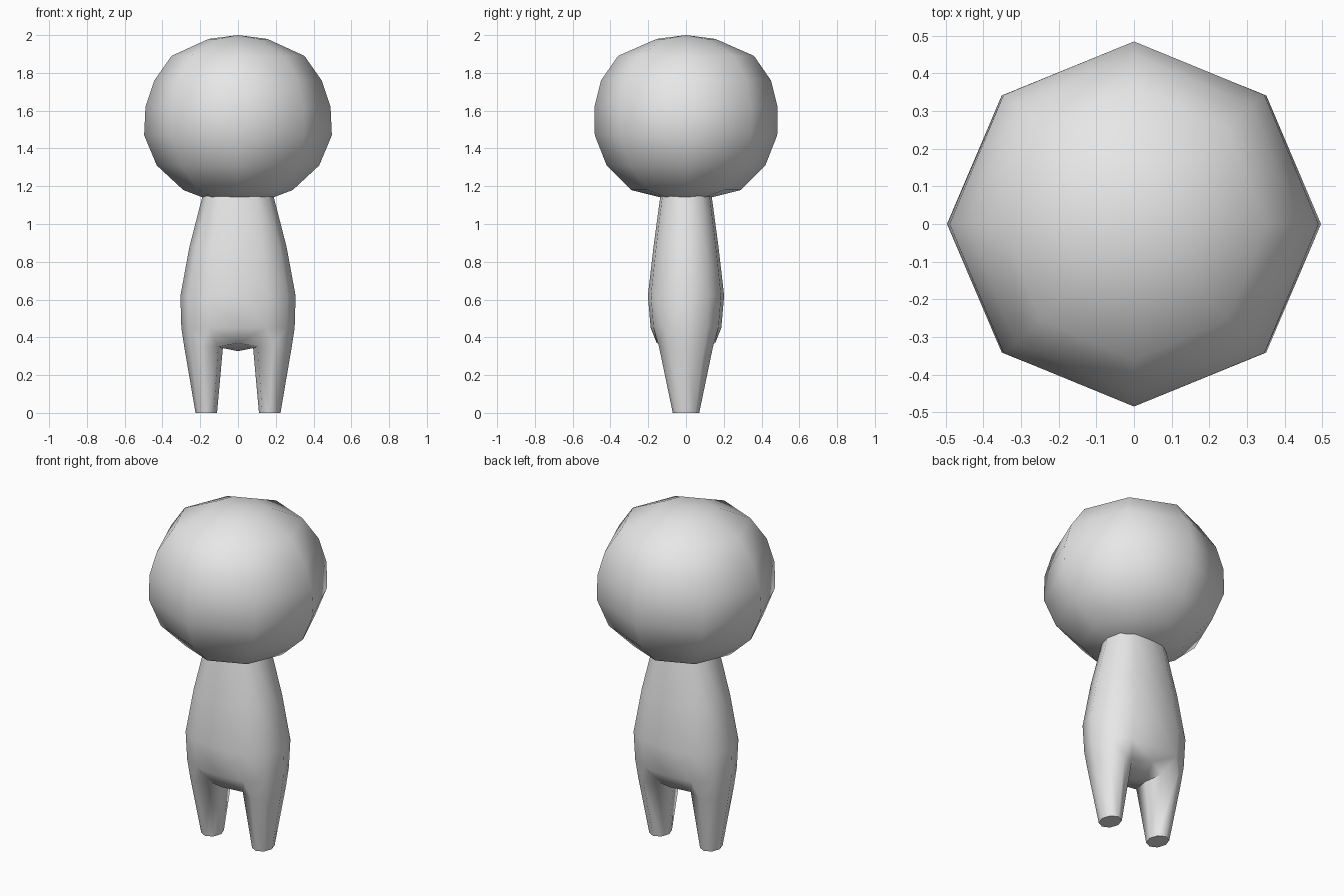
import bpy, bmesh, math

if "Cube" in bpy.data.objects:
    bpy.data.objects.remove(bpy.data.objects["Cube"])

grey = bpy.data.materials.new("plain grey")
grey.diffuse_color = (0.8, 0.8, 0.8, 1)
grey.use_nodes = True
grey.node_tree.nodes["Principled BSDF"].inputs["Base Color"].default_value = grey.diffuse_color


def finish(bm, name, angle):
    bmesh.ops.recalc_face_normals(bm, faces=bm.faces)
    me = bpy.data.meshes.new(name)
    bm.to_mesh(me)
    bm.free()
    me.materials.append(grey)
    ob = bpy.data.objects.new(name, me)
    bpy.context.collection.objects.link(ob)
    bpy.ops.object.select_all(action='DESELECT')
    ob.select_set(True)
    bpy.context.view_layer.objects.active = ob
    bpy.ops.object.shade_smooth_by_angle(angle=math.radians(angle))


def bridge(bm, a, b):
    n = len(a)
    for i in range(n):
        bm.faces.new((a[i], a[(i + 1) % n], b[(i + 1) % n], b[i]))


# Head: eight-sided rings, closing into the neck at the bottom
bm = bmesh.new()
head = [(1.98, .155, .155), (1.89, .352, .36), (1.76, .443, .45), (1.62, .49, .485),
        (1.47, .497, .483), (1.31, .43, .42), (1.18, .29, .29), (1.14, .185, .13)]
rings = []
for z, rx, ry in head:
    rings.append([bm.verts.new((rx * math.cos(i * math.pi / 4), ry * math.sin(i * math.pi / 4), z))
                  for i in range(8)])
for a, b in zip(rings, rings[1:]):
    bridge(bm, a, b)
top = bm.verts.new((0, 0, 2))
for i in range(8):
    bm.faces.new((top, rings[0][i], rings[0][(i + 1) % 8]))
finish(bm, "head", 80)

# Torso: rounded boxy rings of twelve points
bm = bmesh.new()
quarter = [(1, 0), (.86, .6), (.52, .92), (0, 1)]
unit = quarter + [(-x, y) for x, y in quarter[2::-1]]
unit += [(x, -y) for x, y in unit[5:0:-1]]
torso = [(1.17, .185, .13), (1.14, .19, .137), (.88, .257, .172), (.62, .305, .202), (.45, .30, .187)]
rings = [[bm.verts.new((x * rx, y * ry, z)) for x, y in unit] for z, rx, ry in torso]
for a, b in zip(rings, rings[1:]):
    bridge(bm, a, b)
hip = rings[-1]

# Crotch line shared by both legs: front, middle, back
crotch = {-1: bm.verts.new((0, -.155, .37)), 0: bm.verts.new((0, 0, .327)),
          1: bm.verts.new((0, .155, .37))}

# Legs: eight-sided, tapering to flat feet
thigh = [(.283, 0, .34), (.25, .095, .34), (.185, .143, .35), (.105, .105, .35), (.08, 0, .343)]
for side in (1, -1):
    loop = thigh + [(x, -y, z) for x, y, z in thigh[3:0:-1]]
    leg = [bm.verts.new((x * side, y, z)) for x, y, z in loop]
    foot = [bm.verts.new((side * (.168 + .057 * math.cos(i * math.pi / 4)),
                          .07 * math.sin(i * math.pi / 4), 0)) for i in range(8)]
    bridge(bm, leg, foot)
    bm.faces.new(foot)
    for s in (1, -1):
        # Hip points from the outside of the leg to the body's centre line
        h = [hip[(s * k) % 12 if side == 1 else (6 - s * k) % 12] for k in range(4)]
        t = [leg[(s * k) % 8] for k in range(5)]
        for k in (0, 1):
            bm.faces.new((h[k], h[k + 1], t[k + 1], t[k]))
        bm.faces.new((h[2], t[3], t[2]))
        bm.faces.new((h[2], h[3], crotch[s], t[3]))
        bm.faces.new((crotch[s], crotch[0], t[4], t[3]))
finish(bm, "body", 75)
